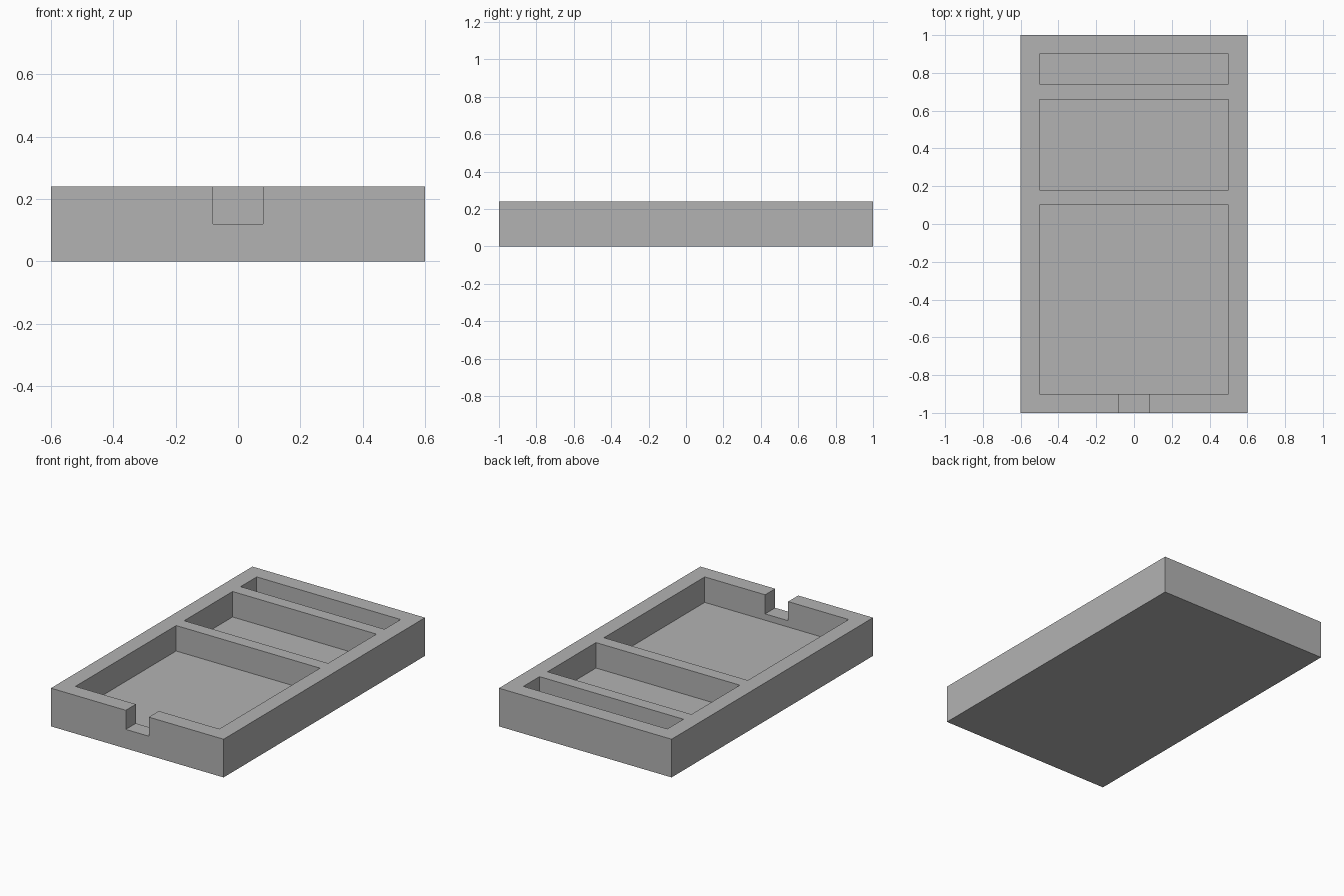
import bpy

default = bpy.data.objects.get("Cube")
if default:
    bpy.data.objects.remove(default, do_unlink=True)

WIDTH, LENGTH, HEIGHT = 1.2, 2.0, 0.24
WALL, DIVIDER, FLOOR = 0.1, 0.08, 0.08

grey = bpy.data.materials.new("plain grey")
grey.use_nodes = True
colour = (0.45, 0.45, 0.45, 1)
grey.diffuse_color = colour
grey.node_tree.nodes["Principled BSDF"].inputs["Base Color"].default_value = colour


def box(name, low, high):
    """Axis-aligned block between two corners."""
    bpy.ops.mesh.primitive_cube_add(size=1, location=[(a + b) / 2 for a, b in zip(low, high)])
    ob = bpy.context.object
    ob.name = name
    ob.scale = [b - a for a, b in zip(low, high)]
    bpy.ops.object.transform_apply(location=True, rotation=False, scale=True)
    ob.data.materials.append(grey)
    return ob


# Solid tray body
tray = box("tray", (-WIDTH / 2, -LENGTH / 2, 0), (WIDTH / 2, LENGTH / 2, HEIGHT))

# Three compartments, front to back
cutters = []
y = -LENGTH / 2 + WALL
for name, depth in (("large", 1.0), ("medium", 0.48), ("small", 0.16)):
    cutters.append(box(name + "_compartment_cutter",
                       (-WIDTH / 2 + WALL, y, FLOOR),
                       (WIDTH / 2 - WALL, y + depth, HEIGHT + 0.1)))
    y += depth + DIVIDER

# Notch through the front wall
cutters.append(box("front_notch_cutter", (-0.08, -LENGTH / 2 - 0.1, HEIGHT / 2),
                   (0.08, -LENGTH / 2 + WALL + 0.05, HEIGHT + 0.1)))

# Cut the body, then drop the cutters
bpy.context.view_layer.objects.active = tray
for cutter in cutters:
    cut = tray.modifiers.new(cutter.name, "BOOLEAN")
    cut.operation = "DIFFERENCE"
    cut.solver = "EXACT"
    cut.object = cutter
    bpy.ops.object.modifier_apply(modifier=cut.name)
    bpy.data.objects.remove(cutter, do_unlink=True)
